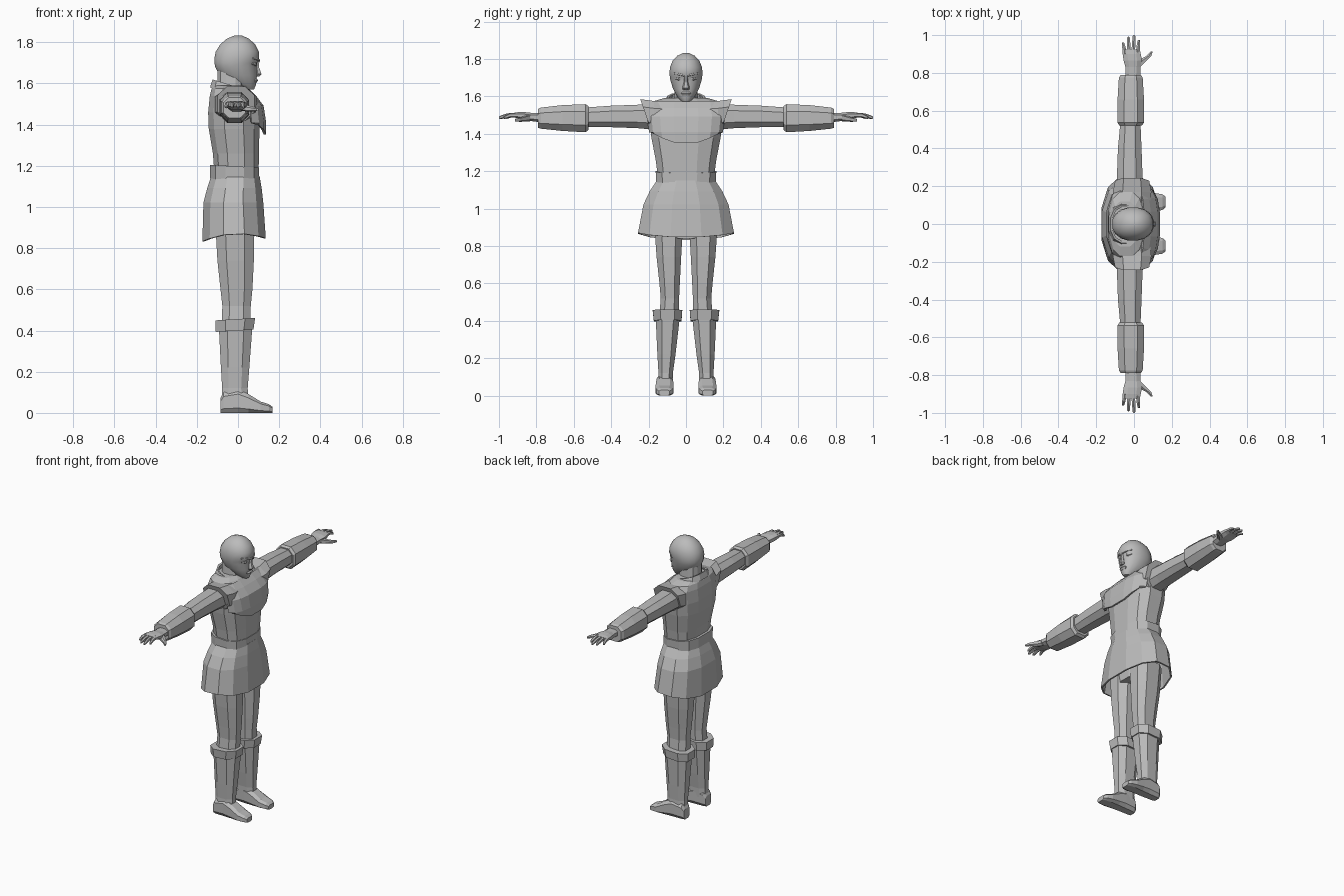
import bpy, bmesh, math

grey = bpy.data.materials.new("plain grey")
grey.diffuse_color = (0.5, 0.5, 0.5, 1)


def loft(name, rings, n=8, axis='z', power=0.8, arc=None, edit=None, caps=True,
         mirror=False, thick=0, smooth=False):
    """Skin rings (t, a0, a1, b0, b1): position on the axis, then the extents across it."""
    if arc:
        ang = [math.radians(-arc + 2 * arc * i / (n - 1)) for i in range(n)]
        k = 1
    else:
        ang = [2 * math.pi * (i + 0.5) / n for i in range(n)]
        k = 1 / math.cos(math.pi / n) ** power
    sup = lambda c: math.copysign(abs(c) ** power, c)
    bm = bmesh.new()
    loops = []
    for j, (t, a0, a1, b0, b1) in enumerate(rings):
        row = []
        for w in ang:
            a = (a0 + a1) / 2 + (a1 - a0) / 2 * k * sup(math.cos(w))
            b = (b0 + b1) / 2 + (b1 - b0) / 2 * k * sup(math.sin(w))
            co = {'z': (a, b, t), 'y': (a, t, b), 'x': (t, a, b)}[axis]
            if edit:
                co = edit(*co, j)
            row.append(bm.verts.new(co))
        loops.append(row)
    for r, s in zip(loops, loops[1:]):
        for i in range(n - 1 if arc else n):
            m = (i + 1) % n
            bm.faces.new((r[i], r[m], s[m], s[i]))
    if caps and not arc:
        bm.faces.new(loops[0])
        bm.faces.new(loops[-1])
    bmesh.ops.recalc_face_normals(bm, faces=bm.faces)
    me = bpy.data.meshes.new(name)
    bm.to_mesh(me)
    bm.free()
    me.materials.append(grey)
    ob = bpy.data.objects.new(name, me)
    bpy.context.collection.objects.link(ob)
    if thick:
        mod = ob.modifiers.new("thickness", 'SOLIDIFY')
        mod.thickness, mod.offset = thick, 0
    if mirror:
        mod = ob.modifiers.new("both sides", 'MIRROR')
        mod.use_axis = (False, True, False)
    if smooth:
        bpy.ops.object.select_all(action='DESELECT')
        bpy.context.view_layer.objects.active = ob
        ob.select_set(True)
        bpy.ops.object.shade_smooth_by_angle(angle=math.radians(40))
    return ob


def sym(rows):
    """(z, back, front, half width) to loft rings."""
    return [(z, b, f, -w, w) for z, b, f, w in rows]


# Head, neck and collar
loft("head", sym([(1.572, 0.02, 0.078, 0.022), (1.595, -0.04, 0.088, 0.045), (1.64, -0.09, 0.092, 0.069),
                  (1.68, -0.111, 0.09, 0.082), (1.70, -0.114, 0.093, 0.086), (1.72, -0.115, 0.103, 0.088),
                  (1.755, -0.108, 0.101, 0.086), (1.79, -0.086, 0.083, 0.072), (1.817, -0.055, 0.054, 0.047),
                  (1.832, -0.02, 0.022, 0.016)]), n=16, power=0.92, smooth=True)
loft("neck", sym([(1.5, -0.105, 0.035, 0.07), (1.58, -0.10, 0.03, 0.064), (1.66, -0.10, 0.03, 0.06)]), n=12)
loft("collar", sym([(1.55, -0.13, 0.06, 0.11), (1.592, -0.118, 0.04, 0.095)]), n=12, caps=False, thick=0.012,
     edit=lambda x, y, z, j: (x, y, z - 0.33 * (x + 0.04)))

# Face details
loft("nose", [(1.635, 0.08, 0.104, -0.015, 0.015), (1.645, 0.08, 0.114, -0.018, 0.018),
              (1.68, 0.08, 0.102, -0.009, 0.009), (1.715, 0.08, 0.104, -0.008, 0.008)], n=6)
loft("lips", [(1.604, 0.07, 0.09, -0.02, 0.02), (1.615, 0.07, 0.098, -0.028, 0.028),
              (1.624, 0.07, 0.092, -0.02, 0.02)], n=8)
loft("eye", [(0.022, 0.07, 0.088, 1.692, 1.696), (0.04, 0.062, 0.091, 1.684, 1.704),
             (0.06, 0.05, 0.072, 1.693, 1.699)], n=6, axis='y', mirror=True)
loft("brow", [(0.01, 0.08, 0.107, 1.706, 1.718), (0.04, 0.065, 0.098, 1.712, 1.726),
              (0.066, 0.045, 0.076, 1.718, 1.728)], n=6, axis='y', mirror=True)

# Tunic body
loft("tunic", sym([(1.17, -0.115, 0.10, 0.15), (1.26, -0.122, 0.102, 0.162), (1.38, -0.142, 0.104, 0.185),
                   (1.46, -0.145, 0.106, 0.195), (1.54, -0.137, 0.075, 0.195), (1.575, -0.128, 0.045, 0.17),
                   (1.59, -0.115, 0.02, 0.12)]), n=12, power=0.75)
loft("chest_plate", sym([(1.345, -0.06, 0.132, 0.185), (1.41, -0.06, 0.132, 0.195), (1.49, -0.06, 0.12, 0.205),
                         (1.535, -0.06, 0.085, 0.20), (1.57, -0.06, 0.05, 0.19)]),
     n=8, arc=80, power=0.7, thick=0.012,
     edit=lambda x, y, z, j: (x, y, z + (2 * y * y if j == 0 else 0)))
loft("shoulder", [(0.11, -0.11, 0.085, 1.42, 1.57), (0.17, -0.112, 0.092, 1.42, 1.575),
                  (0.215, -0.10, 0.08, 1.42, 1.585)], n=8, axis='y', mirror=True,
     edit=lambda x, y, z, j: (x, y + (0.35 * (z - 1.5) if j == 2 else 0), z))

# Belt and skirt
tilt = lambda x, y, z, j: (x, y, z - 0.06 * x)
loft("belt", sym([(1.13, -0.135, 0.103, 0.158), (1.197, -0.135, 0.103, 0.162)]), n=12, power=0.75, edit=tilt)
loft("skirt", sym([(1.15, -0.125, 0.10, 0.15), (1.09, -0.145, 0.11, 0.19), (1.02, -0.163, 0.118, 0.223),
                   (0.87, -0.168, 0.13, 0.252)]), n=12, power=0.85, caps=False, thick=0.01,
     edit=lambda x, y, z, j: (x, y, z - (1.3 * x * x if j == 3 else 0)))
loft("hips", sym([(0.84, -0.10, 0.075, 0.1), (0.92, -0.11, 0.08, 0.15), (1.15, -0.11, 0.09, 0.14)]), n=12)

# Legs and boots
loft("leg", [(0.40, -0.08, 0.06, 0.04, 0.145), (0.52, -0.076, 0.062, 0.037, 0.135),
             (0.60, -0.085, 0.07, 0.033, 0.142), (0.74, -0.10, 0.077, 0.026, 0.157),
             (0.92, -0.11, 0.08, 0.015, 0.17)], mirror=True)
loft("boot_shaft", [(0.06, -0.08, 0.05, 0.072, 0.15), (0.12, -0.077, 0.047, 0.07, 0.147),
                    (0.22, -0.083, 0.055, 0.056, 0.153), (0.42, -0.093, 0.07, 0.033, 0.162)], mirror=True)
loft("boot_cuff", [(0.40, -0.108, 0.075, 0.024, 0.172), (0.456, -0.11, 0.083, 0.02, 0.178)], mirror=True,
     edit=lambda x, y, z, j: (x, y, z + 0.06 * x))
loft("boot_foot", [(-0.086, 0.085, 0.145, 0, 0.07), (-0.07, 0.074, 0.154, 0, 0.10),
                   (0.0, 0.07, 0.157, 0, 0.115), (0.05, 0.068, 0.16, 0, 0.092),
                   (0.11, 0.066, 0.164, 0, 0.055), (0.15, 0.074, 0.157, 0, 0.042),
                   (0.167, 0.088, 0.145, 0, 0.03)], axis='x', power=0.6, mirror=True)

# Arms and gauntlets
loft("arm", [(0.15, -0.09, 0.05, 1.42, 1.56), (0.26, -0.09, 0.045, 1.43, 1.555),
             (0.40, -0.085, 0.04, 1.435, 1.55), (0.54, -0.072, 0.034, 1.435, 1.54)], axis='y', mirror=True)
loft("gauntlet", [(0.522, -0.078, 0.042, 1.42, 1.548), (0.537, -0.088, 0.053, 1.408, 1.558),
                  (0.66, -0.087, 0.053, 1.415, 1.553), (0.775, -0.08, 0.046, 1.427, 1.54),
                  (0.79, -0.07, 0.036, 1.432, 1.533)], axis='y', mirror=True)

# Hands: palm, thumb and four fingers
loft("palm", [(0.78, -0.045, 0.033, 1.462, 1.512), (0.83, -0.045, 0.034, 1.468, 1.512),
              (0.865, -0.055, 0.042, 1.472, 1.516), (0.90, -0.06, 0.036, 1.483, 1.515),
              (0.925, -0.058, 0.03, 1.488, 1.511)], axis='y', mirror=True)
for name, x0, x1, tip in (("little_finger", -0.049, -0.058, 0.962), ("ring_finger", -0.027, -0.029, 0.992),
                          ("middle_finger", -0.004, 0.0, 1.0), ("index_finger", 0.019, 0.026, 0.975)):
    mid, xm = (0.91 + tip) / 2, (x0 + x1) / 2
    loft(name, [(0.90, x0 - 0.01, x0 + 0.01, 1.489, 1.512), (mid, xm - 0.009, xm + 0.009, 1.488, 1.508),
                (tip - 0.006, x1 - 0.007, x1 + 0.007, 1.480, 1.495), (tip, x1 - 0.003, x1 + 0.003, 1.482, 1.49)],
         n=6, axis='y', mirror=True)
loft("thumb", [(0.835, 0.0, 0.038, 1.468, 1.502), (0.868, 0.025, 0.07, 1.466, 1.492),
               (0.89, 0.066, 0.092, 1.465, 1.485), (0.913, 0.089, 0.099, 1.467, 1.479)],
     n=6, axis='y', mirror=True)
